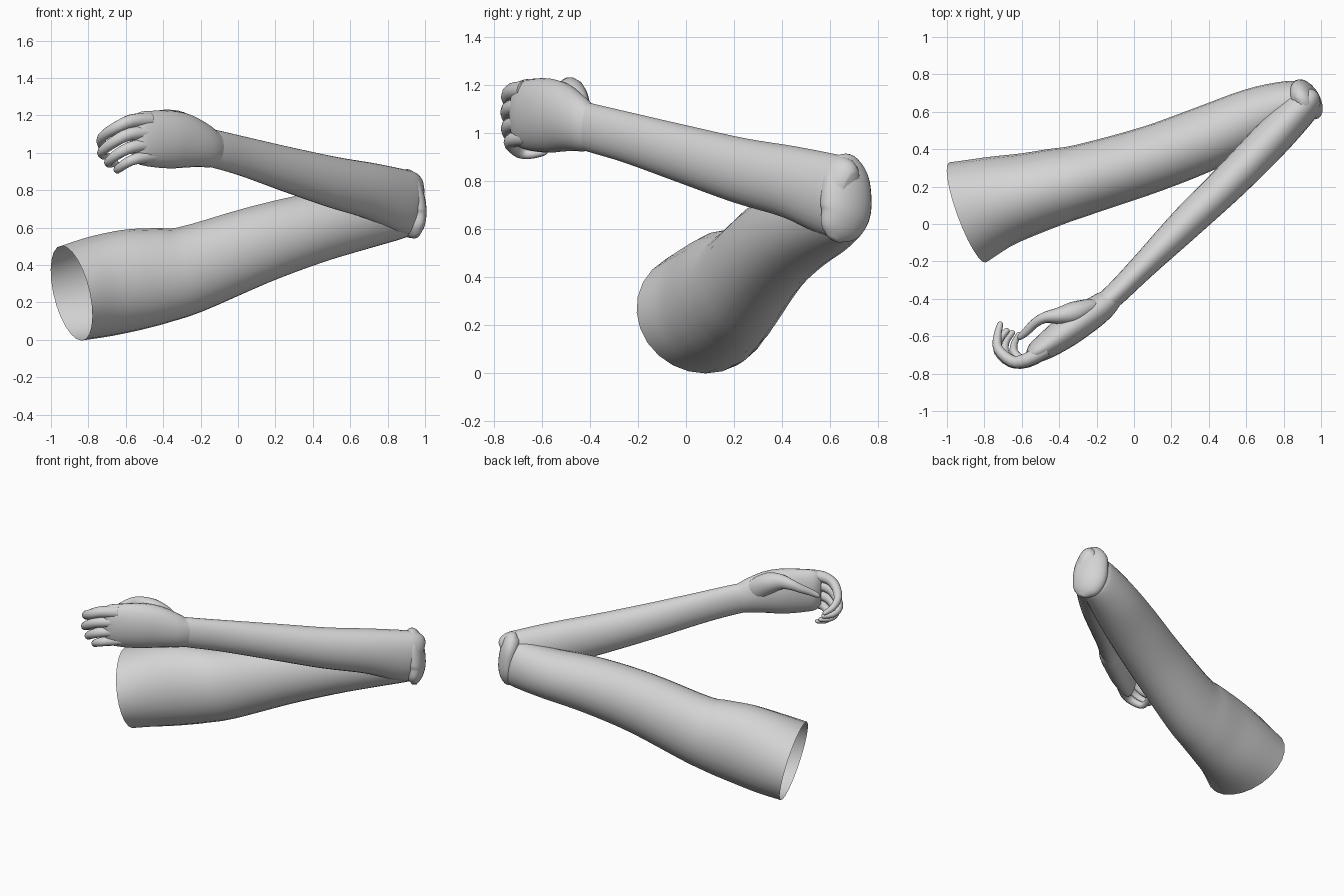
import bpy, bmesh, math
from mathutils import Vector

skin = bpy.data.materials.new("light_grey_skin")
skin.diffuse_color = (0.66, 0.66, 0.66, 1)


def spline(rows, steps):
    """Catmull-Rom through rows of numbers."""
    out = []
    n = len(rows)
    for i in range(n - 1):
        p = [Vector(rows[min(max(k, 0), n - 1)]) for k in (i - 1, i, i + 1, i + 2)]
        for s in range(steps):
            t = s / steps
            out.append(0.5 * (2 * p[1] + (p[2] - p[0]) * t
                              + (2 * p[0] - 5 * p[1] + 4 * p[2] - p[3]) * t * t
                              + (3 * p[1] - p[0] - 3 * p[2] + p[3]) * t ** 3))
    out.append(Vector(rows[-1]))
    return out


def loft(name, rows, sides=24, steps=4, cap_start=True, cap_end=True, ref=(0, 0, 1)):
    """Tube through stations (x, y, z, side radius, radius along ref)."""
    rows = spline([tuple(r) for r in rows], steps)
    pts = [Vector(r[:3]) for r in rows]
    bm = bmesh.new()
    rings = []
    for i, r in enumerate(rows):
        d = (pts[min(i + 1, len(pts) - 1)] - pts[max(i - 1, 0)]).normalized()
        side = d.cross(Vector(ref)).normalized()
        up = side.cross(d)
        rings.append([bm.verts.new(pts[i] + side * r[3] * math.cos(a) + up * r[4] * math.sin(a))
                      for a in (2 * math.pi * k / sides for k in range(sides))])
    for a, b in zip(rings, rings[1:]):
        for k in range(sides):
            j = (k + 1) % sides
            bm.faces.new((a[k], a[j], b[j], b[k]))
    if cap_start:
        bm.faces.new(rings[0][::-1])
    if cap_end:
        bm.faces.new(rings[-1])
    bmesh.ops.recalc_face_normals(bm, faces=bm.faces)
    me = bpy.data.meshes.new(name)
    bm.to_mesh(me)
    bm.free()
    me.materials.append(skin)
    ob = bpy.data.objects.new(name, me)
    bpy.context.collection.objects.link(ob)
    bpy.context.view_layer.objects.active = ob
    ob.select_set(True)
    bpy.ops.object.shade_smooth_by_angle(angle=math.radians(50))
    ob.select_set(False)
    return ob


# Upper arm: open at the shoulder, closed inside the elbow
loft("upper_arm", [
    (-.89, .062, .25, .285, .26), (-.74, .115, .285, .25, .272),
    (-.57, .16, .32, .222, .272), (-.42, .20, .343, .205, .257),
    (-.26, .24, .375, .19, .235),
    (.10, .35, .505, .178, .21), (.40, .465, .595, .172, .19),
    (.65, .575, .65, .155, .17), (.84, .65, .695, .12, .16),
    (.90, .67, .708, .09, .145), (.935, .68, .712, .05, .10)], cap_start=False)

# Elbow: upright wedge joining the two tubes
loft("elbow", [
    (.955, .615, .553, .015, .025), (.945, .63, .59, .045, .085),
    (.93, .662, .66, .065, .115), (.92, .668, .75, .065, .115),
    (.905, .665, .83, .06, .10), (.89, .66, .885, .045, .06),
    (.88, .655, .905, .01, .02)], ref=(.5, -.85, 0))

# Forearm: tall flattened section, from the elbow to the wrist
loft("forearm", [
    (.95, .68, .72, .05, .12), (.925, .655, .73, .085, .165), (.87, .60, .742, .10, .172),
    (.72, .44, .793, .105, .152), (.52, .235, .84, .10, .138),
    (.28, .005, .907, .09, .122), (.05, -.225, .975, .07, .107),
    (-.10, -.375, 1.015, .062, .102), (-.19, -.45, 1.035, .06, .10)])

# Palm and back of the hand
loft("palm", [
    (-.10, -.385, 1.015, .05, .088), (-.15, -.425, 1.025, .07, .105),
    (-.21, -.47, 1.045, .08, .125),
    (-.29, -.525, 1.065, .085, .147), (-.37, -.58, 1.072, .085, .155),
    (-.46, -.645, 1.075, .072, .15), (-.53, -.69, 1.08, .055, .138),
    (-.565, -.71, 1.08, .025, .10)])


def digit(name, path, r0, r1):
    """Tapered finger with a round tip."""
    n = len(path) - 1
    rows = [(*p, *([r0 + (r1 - r0) * i / n] * 2)) for i, p in enumerate(path)]
    a, b = Vector(path[-2]), Vector(path[-1])
    tip = b + (b - a).normalized() * r1 * .8
    rows.append((*tip, r1 * .35, r1 * .35))
    loft(name, rows, sides=10, steps=3)


# Four curled fingers, fanned downward from index to little finger
digit("index_finger", [(-.47, -.67, 1.175), (-.57, -.725, 1.17), (-.65, -.735, 1.135),
                       (-.725, -.67, 1.085), (-.73, -.60, 1.04), (-.715, -.535, 1.025)], .042, .016)
digit("middle_finger", [(-.47, -.68, 1.11), (-.58, -.735, 1.10), (-.66, -.735, 1.06),
                        (-.725, -.68, 1.01), (-.72, -.62, .985), (-.68, -.57, .98)], .04, .016)
digit("ring_finger", [(-.47, -.68, 1.045), (-.57, -.735, 1.03), (-.64, -.735, .995),
                      (-.69, -.69, .955), (-.685, -.63, .94), (-.65, -.58, .945)], .038, .015)
digit("little_finger", [(-.45, -.66, .98), (-.53, -.72, .972), (-.59, -.73, .95),
                        (-.64, -.69, .915), (-.64, -.64, .91), (-.615, -.59, .92)], .036, .014)

# Thumb: broad fleshy root on the upper palm, arching toward the fingertips
loft("thumb", [
    (-.17, -.425, 1.06, .025, .04), (-.24, -.445, 1.10, .045, .07),
    (-.32, -.475, 1.155, .06, .07), (-.40, -.49, 1.18, .045, .052),
    (-.475, -.50, 1.175, .03, .036), (-.53, -.53, 1.15, .025, .028),
    (-.575, -.575, 1.12, .022, .022), (-.61, -.605, 1.095, .016, .016),
    (-.62, -.615, 1.085, .006, .006)], sides=14)
